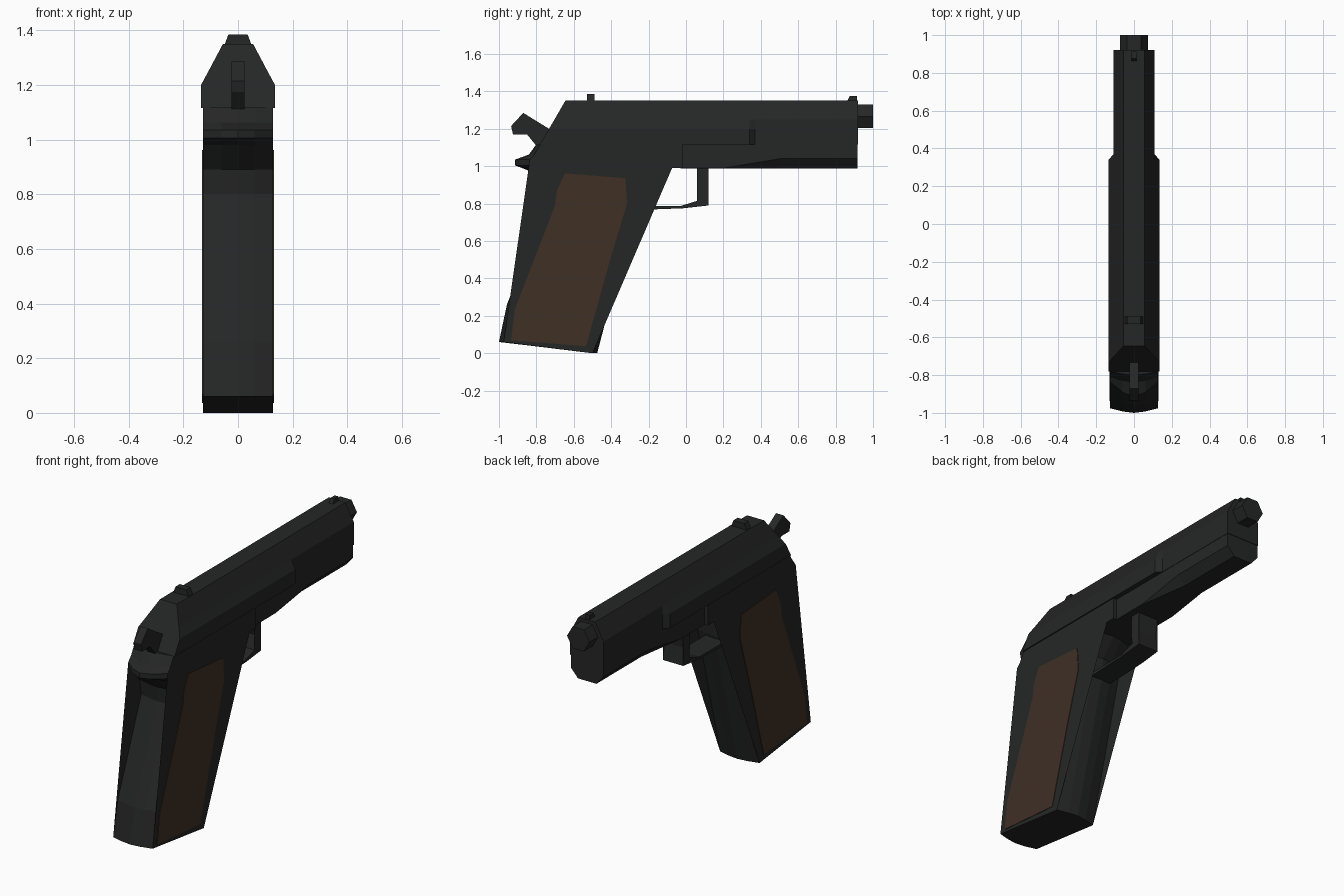
import bpy, bmesh, math

if "Cube" in bpy.data.objects:
    bpy.data.objects.remove(bpy.data.objects["Cube"])


def material(name, rgb):
    m = bpy.data.materials.new(name)
    m.diffuse_color = (*rgb, 1)
    m.use_nodes = True
    m.node_tree.nodes["Principled BSDF"].inputs["Base Color"].default_value = m.diffuse_color
    return m


STEEL = material("dark_steel", (0.0185, 0.0192, 0.0195))
WOOD = material("brown_grip", (0.050, 0.029, 0.0185))


def loft(name, rings, mat):
    """Skin a list of equal-length point rings and cap both ends."""
    bm = bmesh.new()
    vs = [[bm.verts.new(p) for p in r] for r in rings]
    n = len(rings[0])
    for a, b in zip(vs, vs[1:]):
        for i in range(n):
            j = (i + 1) % n
            bm.faces.new((a[i], a[j], b[j], b[i]))
    caps = [bm.faces.new(vs[0]), bm.faces.new(vs[-1])]
    bmesh.ops.triangulate(bm, faces=caps)
    bmesh.ops.recalc_face_normals(bm, faces=bm.faces[:])
    me = bpy.data.meshes.new(name)
    bm.to_mesh(me)
    bm.free()
    me.materials.append(mat)
    ob = bpy.data.objects.new(name, me)
    bpy.context.collection.objects.link(ob)
    return ob


def side_prism(name, profile, x0, x1, mat=STEEL):
    """Extrude a (y, z) side profile across x."""
    return loft(name, [[(x, y, z) for y, z in profile] for x in (x0, x1)], mat)


def section(half, y_of):
    """Mirror a half cross-section (x, z) into a closed ring."""
    full = half + [(-x, z) for x, z in reversed(half)]
    return [(x, y_of(z), z) for x, z in full]


# Slide: wide at the rear with a raked back, stepped in towards the muzzle
wide = [(0.055, 1.35), (0.108, 1.25), (0.135, 1.2), (0.135, 1.115)]
slim = [(min(x, 0.108), z) for x, z in wide]
loft("slide", [
    section(wide, lambda z: -0.645 - 0.58 * (1.35 - z)),
    section(wide, lambda z: 0.34),
    section(slim, lambda z: 0.37),
    section(slim, lambda z: 0.92)], STEEL)

# Dust cover: front of the frame, lower edges chamfered towards the muzzle
loft("dust_cover", [
    section([(0.106, 1.12), (0.106, zc), (xb, 0.988)], lambda z, y=y: y)
    for y, zc, xb in ((-0.03, 0.99, 0.104), (0.2, 0.99, 0.104),
                      (0.5, 1.04, 0.06), (0.917, 1.04, 0.06))], STEEL)

# Frame with grip and tail: (y, z, inward shift of y at the outer sides)
frame = [(-0.02, 1.117, 0), (-0.80, 1.117, 0.02), (-0.84, 1.062, 0.03),
         (-0.915, 1.035, 0.08), (-0.915, 1.005, 0.08), (-0.85, 0.98, 0.04),
         (-0.75, 0.89, 0.02), (-0.74, 0.80, 0.025), (-0.957, 0.262, 0.025),
         (-1.0, 0.06, 0.025), (-0.475, 0.0, -0.025), (-0.265, 0.80, -0.025),
         (-0.26, 0.89, -0.025), (-0.17, 0.99, -0.03), (-0.02, 0.99, 0)]
loft("frame", [[(x, y + d * t, z) for y, z, d in frame] for x, t in
               ((-0.128, 1), (-0.06, 0.3), (0, 0), (0.06, 0.3), (0.128, 1))], STEEL)

# Grip panels on both sides
panel = [(-0.647, 0.962), (-0.325, 0.936), (-0.315, 0.80), (-0.40, 0.52),
         (-0.535, 0.037), (-0.936, 0.07), (-0.915, 0.235), (-0.70, 0.79),
         (-0.69, 0.87)]
for side, s in (("left", -1), ("right", 1)):
    side_prism("grip_panel_" + side, panel, s * 0.125, s * 0.131, WOOD)

# Trigger guard
side_prism("trigger_guard", [
    (-0.28, 0.765), (-0.015, 0.775), (0.12, 0.79), (0.105, 0.89), (0.12, 1.0),
    (0.058, 1.0), (0.088, 0.89), (0.06, 0.815), (-0.03, 0.787), (-0.28, 0.785)],
    -0.066, 0.066)

# Hammer
side_prism("hammer", [(-0.935, 1.215), (-0.87, 1.285), (-0.70, 1.18),
                      (-0.76, 1.06), (-0.85, 1.17), (-0.925, 1.17)],
           -0.024, 0.024)

# Six-sided barrel end
loft("barrel", [[(0.073 * math.cos(i * math.pi / 3), y,
                  1.267 + 0.073 * math.sin(i * math.pi / 3)) for i in range(6)]
                for y in (0.88, 1.0)], STEEL)

# Sights
side_prism("front_sight", [(0.86, 1.345), (0.876, 1.376), (0.914, 1.376),
                           (0.914, 1.345)], -0.012, 0.012)
loft("rear_sight", [[(-0.05, y, 1.345), (-0.035, y, 1.385), (0.035, y, 1.385),
                     (0.05, y, 1.345)] for y in (-0.53, -0.49)], STEEL)
